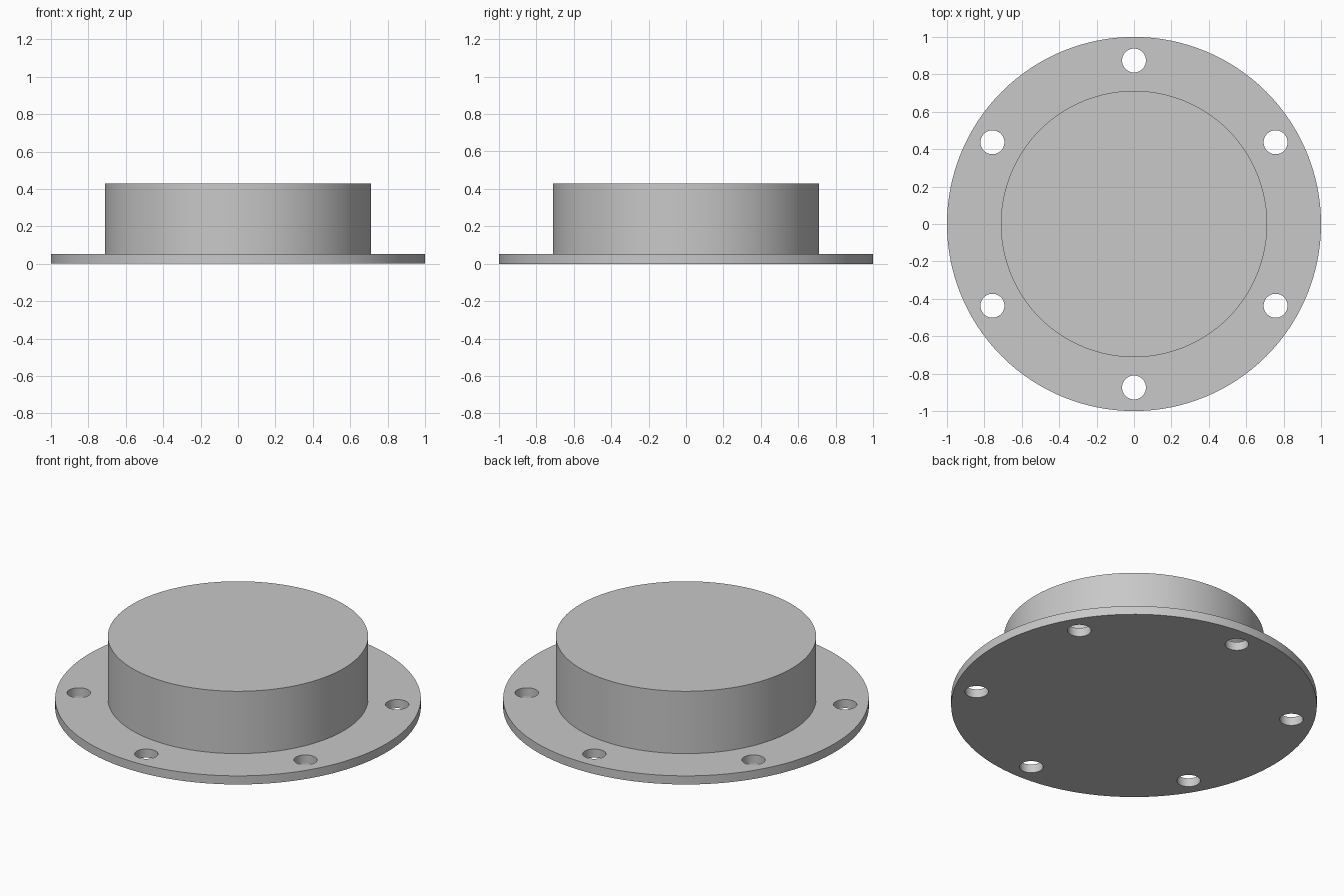
import bpy, bmesh
from math import cos, sin, radians, tau
from mathutils import Matrix

cube = bpy.data.objects.get("Cube")
if cube:
    bpy.data.objects.remove(cube, do_unlink=True)

FLANGE_R, FLANGE_TOP = 1.0, 0.052
BOSS_R, BOSS_TOP = 0.712, 0.428
HOLE_R, HOLE_CIRCLE_R, HOLES = 0.064, 0.874, 6

gray = bpy.data.materials.new("light gray metal")
gray.use_nodes = True
color = (0.58, 0.58, 0.58, 1)
gray.diffuse_color = color
gray.node_tree.nodes["Principled BSDF"].inputs["Base Color"].default_value = color


def make_object(name, bm):
    bmesh.ops.recalc_face_normals(bm, faces=bm.faces)
    mesh = bpy.data.meshes.new(name)
    bm.to_mesh(mesh)
    bm.free()
    mesh.materials.append(gray)
    obj = bpy.data.objects.new(name, mesh)
    bpy.context.collection.objects.link(obj)
    return obj


# Flanged cover: stacked rings along a stepped profile, closed at both ends
bm = bmesh.new()
segments = 128
profile = [(FLANGE_R, 0), (FLANGE_R, FLANGE_TOP), (BOSS_R, FLANGE_TOP), (BOSS_R, BOSS_TOP)]
rings = []
for r, z in profile:
    rings.append([bm.verts.new((r * cos(tau * i / segments), r * sin(tau * i / segments), z))
                  for i in range(segments)])
for low, high in zip(rings, rings[1:]):
    for i in range(segments):
        j = (i + 1) % segments
        bm.faces.new((low[i], low[j], high[j], high[i]))
bm.faces.new(rings[0])
bm.faces.new(rings[-1])
cover = make_object("flanged_cover", bm)

# Bolt holes: a ring of cylinders cut through the flange
bm = bmesh.new()
for i in range(HOLES):
    a = radians(90) + tau * i / HOLES
    place = Matrix.Translation((HOLE_CIRCLE_R * cos(a), HOLE_CIRCLE_R * sin(a), FLANGE_TOP / 2))
    bmesh.ops.create_cone(bm, cap_ends=True, segments=48, radius1=HOLE_R, radius2=HOLE_R,
                          depth=FLANGE_TOP * 3, matrix=place)
cutter = make_object("bolt_hole_cutter", bm)
cutter.hide_render = True

cut = cover.modifiers.new("bolt holes", "BOOLEAN")
cut.operation = "DIFFERENCE"
cut.solver = "EXACT"
cut.object = cutter

bpy.ops.object.select_all(action="DESELECT")
cover.select_set(True)
bpy.context.view_layer.objects.active = cover
bpy.ops.object.modifier_apply(modifier=cut.name)
bpy.data.objects.remove(cutter, do_unlink=True)

# Smooth round walls, sharp rims
bpy.ops.object.shade_smooth_by_angle(angle=radians(30))
